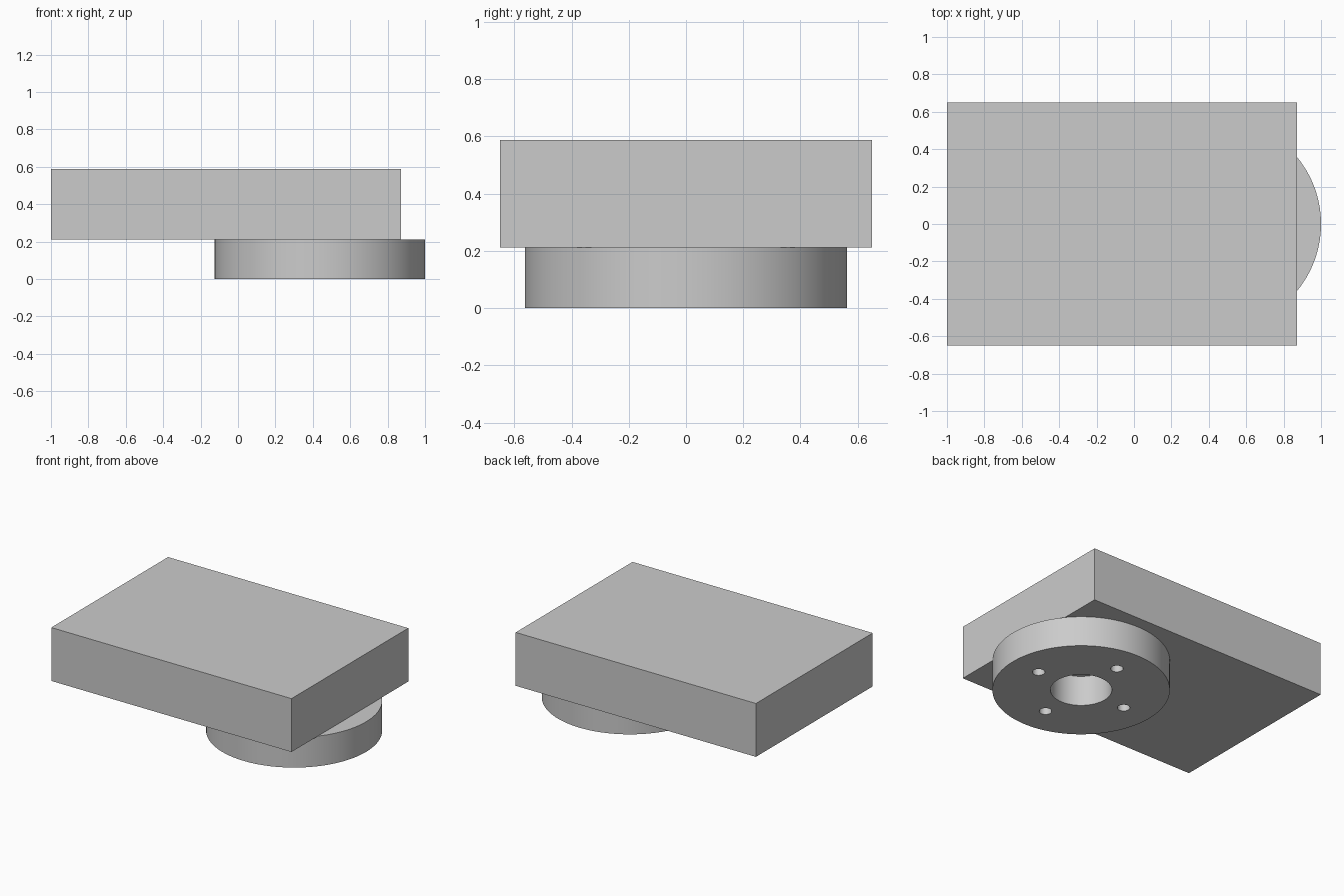
import bpy
import math

cube = bpy.data.objects.get("Cube")
if cube:
    bpy.data.objects.remove(cube, do_unlink=True)

BLOCK_X = (-1.0, 0.872)
HALF_Y = 0.65
DISC_TOP, BLOCK_TOP = 0.212, 0.588
DISC_X, DISC_R = 0.4375, 0.5625
BORE_R, BOLT_R, BOLT_CIRCLE = 0.195, 0.04, 0.352

grey = bpy.data.materials.new("plain grey")
grey.use_nodes = True
colour = (0.6, 0.6, 0.6, 1)
grey.diffuse_color = colour
grey.node_tree.nodes["Principled BSDF"].inputs["Base Color"].default_value = colour


def cylinder(name, radius, x, y, bottom, top, sides):
    bpy.ops.mesh.primitive_cylinder_add(
        vertices=sides, radius=radius, depth=top - bottom,
        location=(x, y, (bottom + top) / 2))
    ob = bpy.context.object
    ob.name = name
    ob.data.materials.append(grey)
    return ob


# Rectangular block
bpy.ops.mesh.primitive_cube_add(
    size=1, location=(sum(BLOCK_X) / 2, 0, (DISC_TOP + BLOCK_TOP) / 2))
block = bpy.context.object
block.name = "block"
block.scale = (BLOCK_X[1] - BLOCK_X[0], 2 * HALF_Y, BLOCK_TOP - DISC_TOP)
bpy.ops.object.transform_apply(location=False, rotation=False, scale=True)
block.data.materials.append(grey)

# Round flange under the block
flange = cylinder("flange", DISC_R, DISC_X, 0, 0, DISC_TOP, 128)

# Central bore and four bolt holes
cutters = [cylinder("bore_cutter", BORE_R, DISC_X, 0, -0.1, DISC_TOP + 0.1, 64)]
for i in range(4):
    a = i * math.pi / 2
    cutters.append(cylinder(
        "bolt_cutter", BOLT_R, DISC_X + BOLT_CIRCLE * math.cos(a),
        BOLT_CIRCLE * math.sin(a), -0.1, DISC_TOP + 0.1, 32))

bpy.ops.object.select_all(action="DESELECT")
flange.select_set(True)
bpy.context.view_layer.objects.active = flange
for cutter in cutters:
    mod = flange.modifiers.new("hole", "BOOLEAN")
    mod.operation = "DIFFERENCE"
    mod.solver = "EXACT"
    mod.object = cutter
    bpy.ops.object.modifier_apply(modifier=mod.name)
    bpy.data.objects.remove(cutter, do_unlink=True)

# Smooth round walls, sharp rims
bpy.ops.object.shade_smooth_by_angle(angle=math.radians(30))
